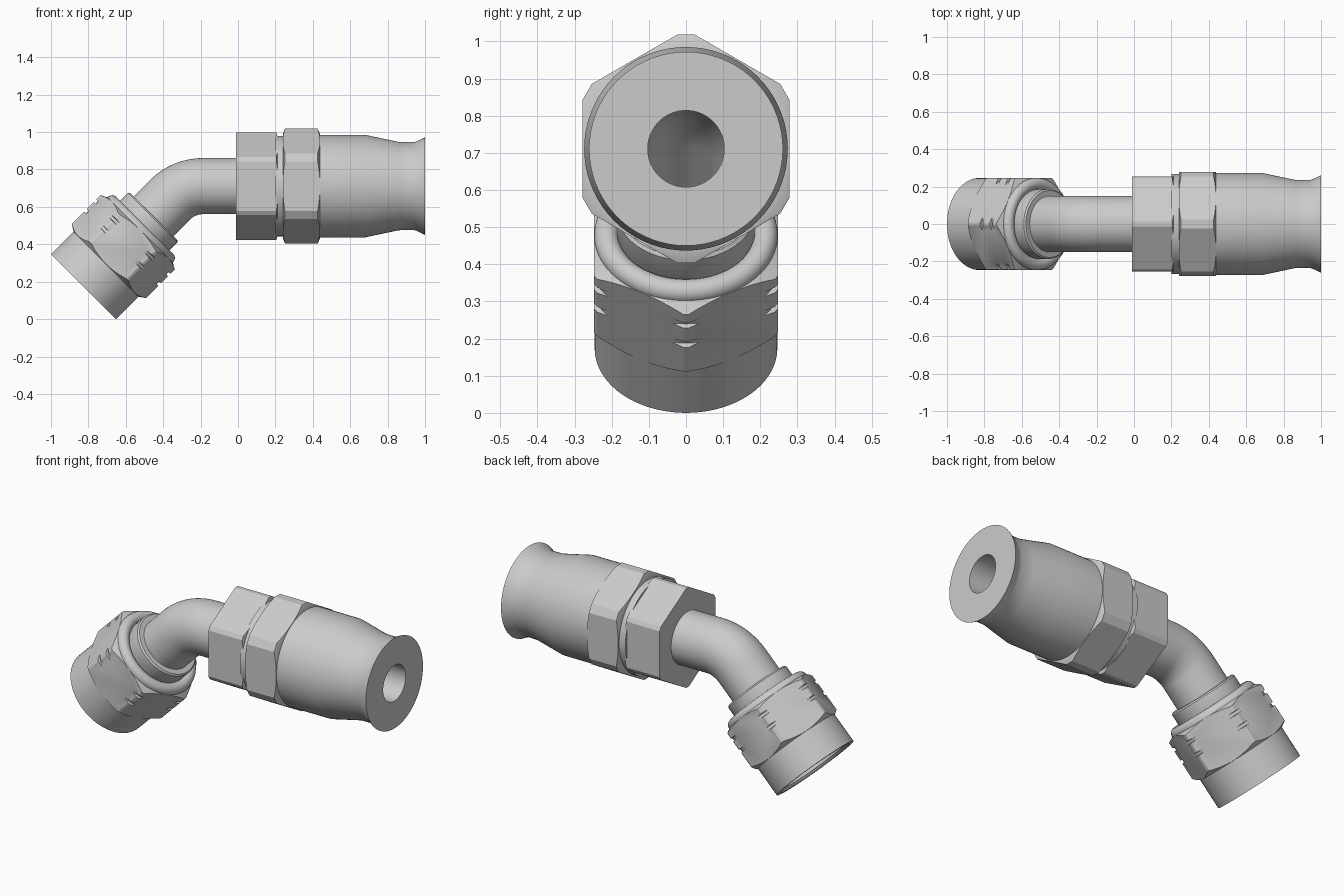
import bpy, bmesh
from math import sin, cos, tan, pi, radians
from mathutils import Matrix, Vector

if "Cube" in bpy.data.objects:
    bpy.data.objects.remove(bpy.data.objects["Cube"])

SEG = 72
AXIS_Z = 0.711


def frame(angle, x, z):
    """Frame whose local z is the pipe direction, tilted about world y."""
    return Matrix.Translation((x, 0, z)) @ Matrix.Rotation(angle, 4, 'Y')


MAIN = frame(pi / 2, 0, AXIS_Z)          # straight body, local z = world x
NUT = frame(pi / 4, -0.826, 0.174)       # swivel nut, measured from its mouth


def finish(name, bm):
    bmesh.ops.recalc_face_normals(bm, faces=bm.faces[:])
    me = bpy.data.meshes.new(name)
    bm.to_mesh(me)
    bm.free()
    ob = bpy.data.objects.new(name, me)
    bpy.context.collection.objects.link(ob)
    return ob


def select(ob):
    bpy.ops.object.select_all(action='DESELECT')
    ob.select_set(True)
    bpy.context.view_layer.objects.active = ob


def smooth(ob):
    select(ob)
    bpy.ops.object.shade_smooth_by_angle(angle=radians(25))
    return ob


def loft(name, rings):
    """Closed ring-shaped solid through (frame, radius) circles."""
    bm = bmesh.new()
    loops = [[bm.verts.new(m @ Vector((r * cos(2 * pi * i / SEG), r * sin(2 * pi * i / SEG), 0)))
              for i in range(SEG)] for m, r in rings]
    for k, a in enumerate(loops):
        b = loops[(k + 1) % len(loops)]
        for i in range(SEG):
            j = (i + 1) % SEG
            bm.faces.new((a[i], a[j], b[j], b[i]))
    return finish(name, bm)


def at(m, pts):
    return [(m @ Matrix.Translation((0, 0, h)), r) for h, r in pts]


def hexagon(name, m, apothem, corner, h0, h1, profile):
    """Hex prism with clipped corners, trimmed by a turned profile."""
    w = (apothem / cos(pi / 6) - corner) * tan(pi / 3)
    bm = bmesh.new()
    base = []
    for k in range(6):
        for s in (-w, w):
            p = Matrix.Rotation(k * pi / 3, 4, 'Z') @ Vector((corner, s, h0))
            base.append(bm.verts.new(m @ p))
    face = bm.faces.new(base)
    ext = bmesh.ops.extrude_face_region(bm, geom=[face])
    move = m.to_3x3() @ Vector((0, 0, h1 - h0))
    bmesh.ops.translate(bm, vec=move, verts=[v for v in ext['geom'] if isinstance(v, bmesh.types.BMVert)])
    ob = finish(name, bm)
    cutter = loft(name + "_cutter", at(m, profile))
    cutter.hide_render = True
    mod = ob.modifiers.new("trim", 'BOOLEAN')
    mod.operation = 'INTERSECT'
    mod.solver = 'EXACT'
    mod.object = cutter
    select(ob)
    bpy.ops.object.modifier_apply(modifier=mod.name)
    bpy.data.objects.remove(cutter)
    return smooth(ob)


# Hose socket with flared, bored end
smooth(loft("hose_socket", at(MAIN, [
    (0.2, 0.103), (0.2, 0.268), (0.25, 0.268), (0.25, 0.274), (0.68, 0.274),
    (0.86, 0.236), (0.94, 0.235), (0.955, 0.239), (1.0, 0.261), (1.0, 0.103)])))

# Two body hexagons
hexagon("body_hex", MAIN, 0.255, 0.287, -0.02, 0.23, [
    (-0.01, 0.13), (-0.01, 0.32), (0.195, 0.32), (0.214, 0.258), (0.214, 0.13)])
hexagon("socket_hex", MAIN, 0.278, 0.307, 0.22, 0.46, [
    (0.24, 0.13), (0.24, 0.28), (0.258, 0.325), (0.418, 0.325), (0.438, 0.28), (0.438, 0.13)])

# Hollow bent tube with flared seat inside the nut
R = 0.25
BEND_X = -0.1865


def bend(r):
    return [(frame(a, BEND_X - R * cos(a), AXIS_Z - R + R * sin(a)), r)
            for a in (pi / 2 - pi / 4 * i / 14 for i in range(15))]


smooth(loft("bent_tube",
            at(MAIN, [(0.22, 0.15)]) + bend(0.15)
            + at(NUT, [(0.31, 0.15), (0.24, 0.215), (0.22, 0.215), (0.22, 0.19), (0.31, 0.103)])
            + bend(0.103)[::-1] + at(MAIN, [(0.22, 0.103)])))

# Swivel nut: round sleeve, notched hexagon
smooth(loft("nut_sleeve", at(NUT, [
    (0, 0.222), (0, 0.246), (0.178, 0.246), (0.178, 0.236),
    (0.25, 0.236), (0.25, 0.21), (0.014, 0.21)])))
notches = []
for s in (0.295, 0.368):
    notches += [(s - 0.014, 0.3), (s - 0.008, 0.267), (s + 0.008, 0.267), (s + 0.014, 0.3)]
hexagon("nut_hex", NUT, 0.247, 0.281, 0.15, 0.46, [
    (0.168, 0.225), (0.168, 0.243), (0.205, 0.3)] + notches + [
    (0.4, 0.3), (0.43, 0.243), (0.43, 0.225)])

# Rounded shoulder and collar behind the nut
arc = [(0.43 + 0.033 * sin(t), 0.214 + 0.033 * cos(t))
       for t in (radians(150) * i / 10 for i in range(11))]
smooth(loft("nut_shoulder", at(NUT, [(0.4, 0.14), (0.4, 0.242)] + arc + [
    (0.452, 0.187), (0.522, 0.187), (0.53, 0.179), (0.53, 0.14)])))
